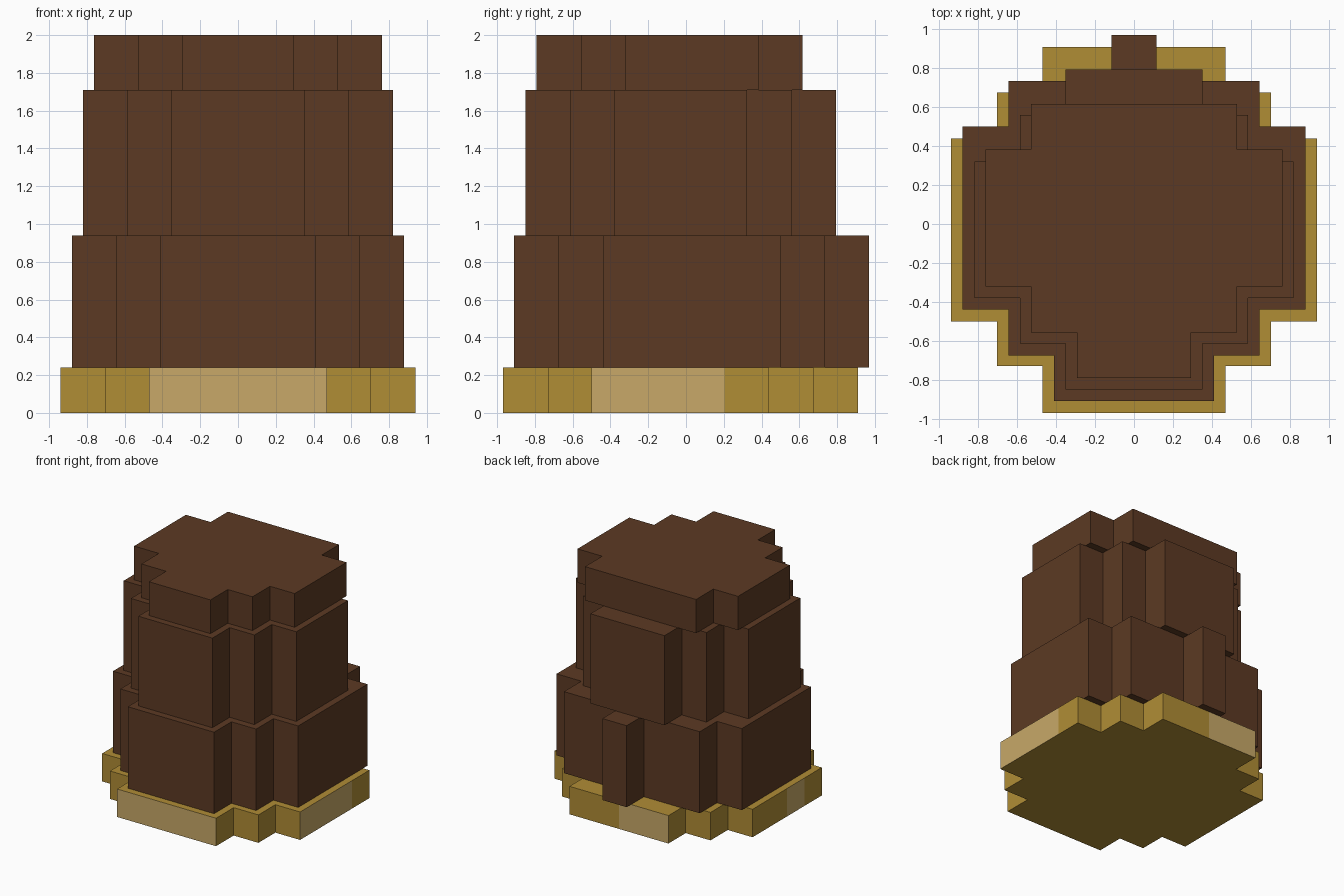
import bpy
import bmesh

cube = bpy.data.objects.get("Cube")
if cube:
    bpy.data.objects.remove(cube, do_unlink=True)


def material(name, rgb):
    mat = bpy.data.materials.new(name)
    mat.use_nodes = True
    mat.diffuse_color = (*rgb, 1)
    mat.node_tree.nodes["Principled BSDF"].inputs["Base Color"].default_value = (*rgb, 1)
    return mat


BROWN = material("dark_brown", (0.107, 0.042, 0.017))
GOLD = material("gold", (0.434, 0.266, 0.036))
TAN = material("light_tan", (0.578, 0.397, 0.138))


def stepped_outline(front, back):
    """Outline from (half width, y) steps, each listed widest first."""
    half = []
    for i in range(len(front) - 1, -1, -1):
        half.append(front[i])
        if i:
            half.append((front[i][0], front[i - 1][1]))
    for i, step in enumerate(back):
        if i:
            half.append((step[0], back[i - 1][1]))
        half.append(step)
    return half + [(-x, y) for x, y in reversed(half)]


def add_cuts(outline, cuts):
    """Insert extra points on the straight edges that contain them."""
    result = []
    for i, a in enumerate(outline):
        b = outline[(i + 1) % len(outline)]
        result.append(a)
        on_edge = [c for c in cuts
                   if abs((b[0] - a[0]) * (c[1] - a[1]) - (b[1] - a[1]) * (c[0] - a[0])) < 1e-6
                   and (c[0] - a[0]) * (c[0] - b[0]) + (c[1] - a[1]) * (c[1] - b[1]) < 0]
        result += sorted(on_edge, key=lambda c: abs(c[0] - a[0]) + abs(c[1] - a[1]))
    return result


def layer(name, outline, bottom, top, mats, is_second=None):
    """Extruded slab; wall faces passing is_second get the second material."""
    bm = bmesh.new()
    floor = bm.faces.new([bm.verts.new((x, y, bottom)) for x, y in outline])
    up = bmesh.ops.extrude_face_region(bm, geom=[floor], use_keep_orig=True)
    for v in up["geom"]:
        if isinstance(v, bmesh.types.BMVert):
            v.co.z = top
    bmesh.ops.recalc_face_normals(bm, faces=bm.faces)
    for f in bm.faces:
        if is_second and abs(f.normal.z) < 0.5:
            f.material_index = int(is_second(f.calc_center_median(), f.normal))
    mesh = bpy.data.meshes.new(name)
    bm.to_mesh(mesh)
    bm.free()
    for m in mats:
        mesh.materials.append(m)
    obj = bpy.data.objects.new(name, mesh)
    bpy.context.collection.objects.link(obj)


# Base slab with lighter panels on its outermost walls
def light_panel(c, n):
    if n.y < -0.9:
        return c.y < -0.9
    if n.y > 0.9:
        return c.y > 0.9 and c.x < 0
    if n.x > 0.9:
        return c.x > 0.9 and c.y < 0.2
    return c.x < -0.9 and -0.265 < c.y < -0.03


base = stepped_outline([(0.94, -0.5), (0.705, -0.73), (0.47, -0.97)],
                       [(0.94, 0.44), (0.705, 0.675), (0.47, 0.91)])
base = add_cuts(base, [(0, 0.91), (0.94, 0.205), (-0.94, -0.03), (-0.94, -0.265)])
layer("base", base, 0, 0.24, [GOLD, TAN], light_panel)

# Body tiers, narrowing upward
layer("lower_tier",
      stepped_outline([(0.88, -0.44), (0.645, -0.675), (0.41, -0.91)],
                      [(0.88, 0.5), (0.645, 0.735), (0.115, 0.97)]),
      0.24, 0.94, [BROWN])
layer("middle_tier",
      stepped_outline([(0.82, -0.38), (0.587, -0.615), (0.352, -0.85)],
                      [(0.82, 0.322), (0.587, 0.56), (0.352, 0.795)]),
      0.94, 1.71, [BROWN])
layer("top_tier",
      stepped_outline([(0.763, -0.32), (0.528, -0.557), (0.293, -0.792)],
                      [(0.763, 0.383), (0.528, 0.617)]),
      1.71, 2.0, [BROWN])
